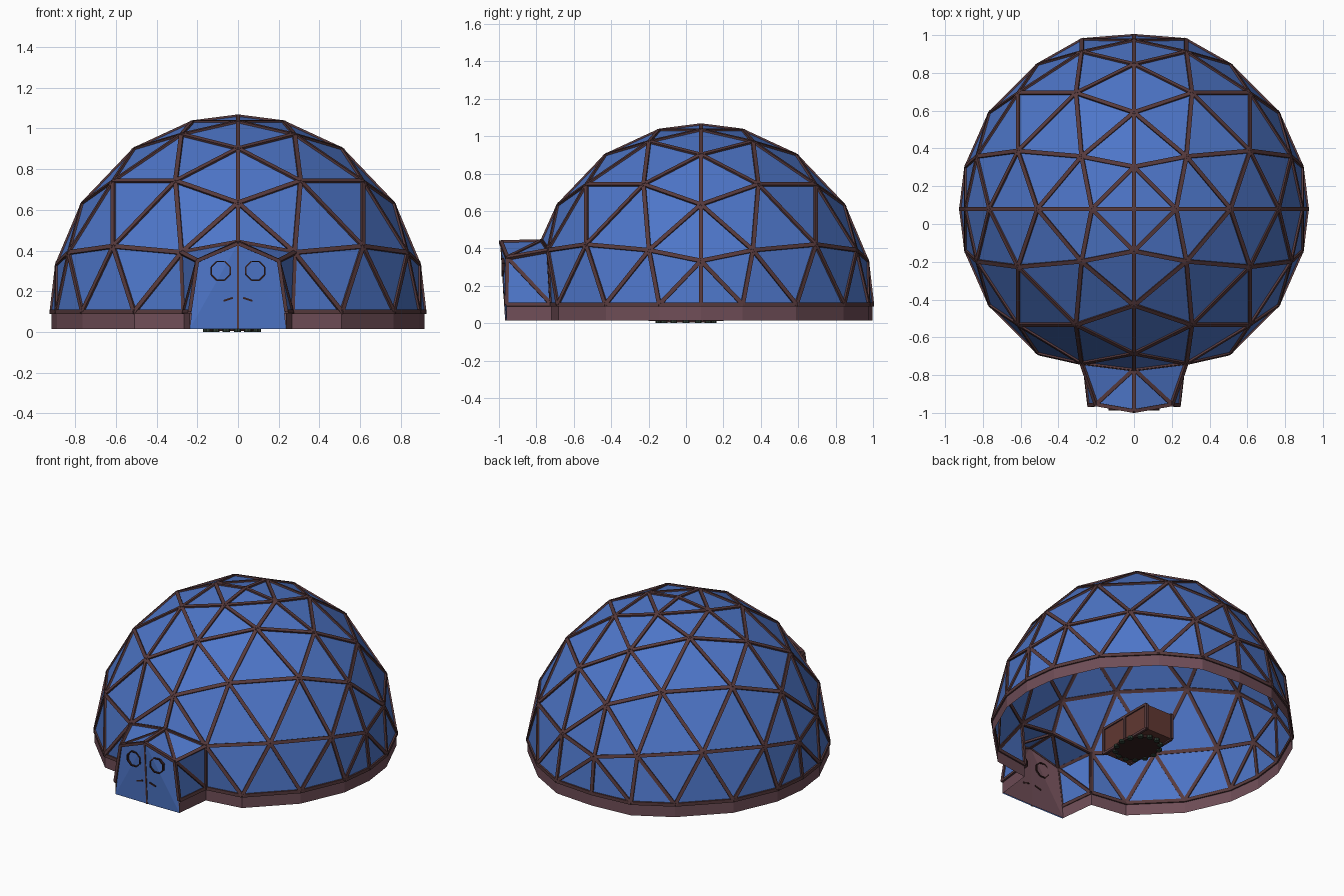
import bpy, bmesh, math
from mathutils import Vector

cube = bpy.data.objects.get("Cube")
if cube:
    bpy.data.objects.remove(cube)


def material(name, rgb):
    m = bpy.data.materials.new(name)
    m.use_nodes = True
    m.diffuse_color = (*rgb, 1)
    m.node_tree.nodes["Principled BSDF"].inputs["Base Color"].default_value = (*rgb, 1)
    return m


BLUE = material("blue panel", (.075, .18, .58))
BRICK = material("brick brown", (.16, .075, .095))
TIMBER = material("strut brown", (.095, .042, .046))
RED = material("box red brown", (.12, .04, .032))
DARK = material("dark brown", (.035, .014, .014))
GREEN = material("dark green", (.03, .05, .035))


def finish(name, bm, mat):
    mesh = bpy.data.meshes.new(name)
    bm.to_mesh(mesh)
    bm.free()
    mesh.materials.append(mat)
    ob = bpy.data.objects.new(name, mesh)
    bpy.context.collection.objects.link(ob)
    return ob


def panels(name, polys, mat, centre):
    """Flat panels wound to face away from a centre point."""
    bm = bmesh.new()
    for poly in polys:
        pts = [Vector(p) for p in poly]
        normal = (pts[1] - pts[0]).cross(pts[2] - pts[0])
        if normal.dot(pts[0] - Vector(centre)) < 0:
            pts.reverse()
        bm.faces.new([bm.verts.new(p) for p in pts])
    bmesh.ops.remove_doubles(bm, verts=bm.verts, dist=1e-4)
    return finish(name, bm, mat)


def beam(bm, a, b, out, width=.022, depth=.018):
    """Square bar from a to b with one side facing out."""
    a, b, out = Vector(a), Vector(b), Vector(out)
    side = (b - a).cross(out).normalized()
    up = side.cross(b - a).normalized() * depth / 2
    side *= width / 2
    rings = [[bm.verts.new(p + s * side + u * up)
              for s, u in ((1, 1), (-1, 1), (-1, -1), (1, -1))] for p in (a, b)]
    faces = [bm.faces.new(r) for r in rings]
    for n in range(4):
        m = (n + 1) % 4
        faces.append(bm.faces.new((rings[0][n], rings[0][m], rings[1][m], rings[1][n])))
    bmesh.ops.recalc_face_normals(bm, faces=faces)


# Octahedral dome grid, with the nodes round the doorway adjusted
FREQ = 5
CENTRE = Vector((0, .08, .1))


def node(key):
    i, j, k = key
    if key == (0, -4, 1):
        return Vector((0, -.77, .44))
    if k == 0 and abs(i) == 1:
        return Vector((.275 * i, .975, .1)) if j > 0 else Vector((.265 * i, -.72, .1))
    d = Vector(key).normalized()
    p = CENTRE + Vector((d.x * .917, d.y * .917, d.z * .96))
    if abs(i) == 1 and j == -3 and k == 1:
        p.y = -.735
    return p


tris = []
for sx in (1, -1):
    for sy in (1, -1):
        for i in range(FREQ):
            for j in range(FREQ - i):
                cells = [((i, j), (i + 1, j), (i, j + 1))]
                if i + j < FREQ - 1:
                    cells.append(((i + 1, j), (i + 1, j + 1), (i, j + 1)))
                for cell in cells:
                    tris.append([(sx * a, sy * b, FREQ - a - b) for a, b in cell])
door = {(0, -4, 1), (1, -3, 1), (-1, -3, 1), (1, -4, 0), (-1, -4, 0), (0, -5, 0)}
tris = [t for t in tris if not set(t) <= door]
panels("dome_panels", [[node(k) for k in t] for t in tris], BLUE, CENTRE)

edges = {tuple(sorted((t[n], t[n - 1]))) for t in tris for n in range(3)}
bm = bmesh.new()
for a, b in sorted(edges):
    pa, pb = node(a), node(b)
    beam(bm, pa, pb, (pa + pb) / 2 - CENTRE)
finish("dome_struts", bm, TIMBER)

# Porch points
ridge, apex = node((0, -4, 1)), Vector((0, -.99, .435))
sill = Vector((0, -.963, .015))


def low(p):
    return Vector((p.x, p.y, .015))


# Base wall, running round the dome and out along the porch
wall = [[node(k) for k in e] for e in sorted(edges) if e[0][2] == 0 and e[1][2] == 0]
shell, doors, porch_bars = [], [], []
for s in (1, -1):
    knee, base = node((s, -3, 1)), node((s, -4, 0))
    shoulder, foot = Vector((.2 * s, -.955, .35)), Vector((.237 * s, -.96, .1))
    shell += [(apex, shoulder, ridge), (shoulder, knee, ridge),
              (shoulder, base, knee), (shoulder, foot, base)]
    doors += [(apex, shoulder, low(foot)), (apex, low(foot), sill)]
    wall.append([base, foot])
    side, top = (s, 0, .2), (.3 * s, 0, 1)
    porch_bars += [(shoulder, foot, side), (shoulder, base, side), (base, foot, side),
                   (shoulder, knee, (s, 0, 1)), (knee, base, side),
                   (apex, shoulder, top), (shoulder, ridge, top), (ridge, knee, top)]
porch_bars += [(apex, ridge, (0, 0, 1))]
panels("base_wall", [(a, b, low(b), low(a)) for a, b in wall], BRICK, CENTRE)
panels("porch_shell", shell, BLUE, (0, -.8, .1))
panels("door_front", doors, BLUE, (0, -.8, .1))
inner = Vector((0, .008, 0))
panels("door_lining", [[p + inner for p in d] for d in doors], BRICK, (0, -2, .1))

bm = bmesh.new()
for a, b, out in porch_bars:
    beam(bm, a, b, out, .02)
beam(bm, apex, sill, (0, -1, 0), .01, .008)
finish("porch_struts", bm, TIMBER)

# Door details: two octagonal rings and two short bars
bm = bmesh.new()
for s in (1, -1):
    ring = [Vector((.085 * s + .05 * math.cos((n + .5) * math.pi / 4), -.975,
                    .3 + .05 * math.sin((n + .5) * math.pi / 4))) for n in range(8)]
    for n in range(8):
        beam(bm, ring[n - 1], ring[n], (0, -1, 0), .007, .025)
    beam(bm, (.025 * s, -.97, .168), (.07 * s, -.966, .153), (0, -1, 0), .01, .016)
finish("door_details", bm, DARK)

# Central box with corner posts
mid, half = Vector((-.03, 0, .105)), Vector((.1, .2, .085))
bm = bmesh.new()
bmesh.ops.create_cube(bm, size=2)
bmesh.ops.scale(bm, vec=half, verts=bm.verts)
bmesh.ops.translate(bm, vec=mid, verts=bm.verts)
finish("central_box", bm, RED)
bm = bmesh.new()
for sx in (1, -1):
    for sy in (1, 0, -1):
        p = mid + Vector((sx * half.x, sy * half.y, 0))
        rise = Vector((0, 0, half.z))
        beam(bm, p - rise, p + rise, (sx, 0, 0), .02, .016)
    for sz in (1, -1):
        p = mid + Vector((sx * half.x, 0, sz * half.z))
        run = Vector((0, half.y, 0))
        beam(bm, p - run, p + run, (sx, 0, 0), .016, .016)
finish("box_frame", bm, TIMBER)

# Round plate and beads underneath the box
bm = bmesh.new()
bmesh.ops.create_cone(bm, cap_ends=True, segments=16, radius1=.13, radius2=.13, depth=.015)
bmesh.ops.scale(bm, vec=(1, 1.15, 1), verts=bm.verts)
bmesh.ops.translate(bm, vec=(mid.x, mid.y, .0125), verts=bm.verts)
finish("round_plate", bm, DARK)
bm = bmesh.new()
for n in range(14):
    t = n * math.tau / 14
    made = bmesh.ops.create_cone(bm, cap_ends=True, segments=8, radius1=.018,
                                 radius2=.018, depth=.016)
    bmesh.ops.translate(bm, verts=made["verts"],
                        vec=(mid.x + .125 * math.cos(t), mid.y + .15 * math.sin(t), .008))
finish("plate_beads", bm, GREEN)
